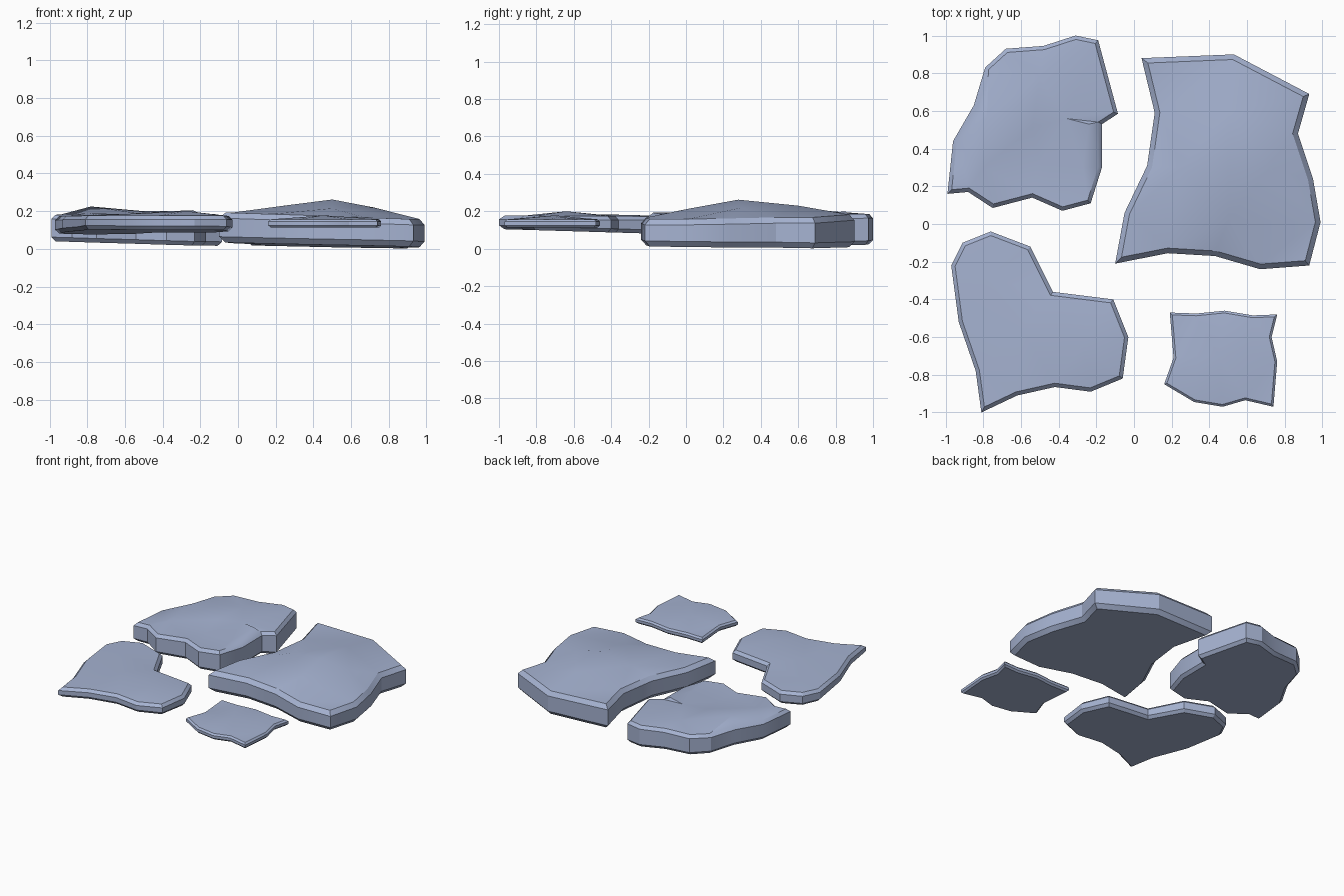
import bpy, bmesh
from mathutils import Vector
from mathutils.geometry import delaunay_2d_cdt

if "Cube" in bpy.data.objects:
    bpy.data.objects.remove(bpy.data.objects["Cube"])

mat = bpy.data.materials.new("blue_grey_stone")
mat.diffuse_color = (0.38, 0.45, 0.64, 1)
mat.use_nodes = True
mat.node_tree.nodes["Principled BSDF"].inputs["Base Color"].default_value = mat.diffuse_color


def inset(pts, d):
    """Mitred inset of a counter-clockwise outline."""
    out = []
    for i, p in enumerate(pts):
        e1 = (p - pts[i - 1]).normalized()
        e2 = (pts[(i + 1) % len(pts)] - p).normalized()
        n1, n2 = Vector((-e1.y, e1.x)), Vector((-e2.y, e2.x))
        out.append(p + (n1 + n2) * (d / max(0.6, 1 + n1.dot(n2))))
    return out


def stone(name, outline, peaks, bottom, top, bevel, drop):
    """bottom and top are planes (z at origin, x slope, y slope); peaks are raised points of the top."""
    pts = [Vector(p) for p in outline]
    n = len(pts)
    area = sum(pts[i - 1].cross(pts[i]) for i in range(n))
    if area < 0:
        pts.reverse()
    plane = lambda k, p: k[0] + k[1] * p.x + k[2] * p.y
    rim = inset(pts, bevel)
    levels = [(rim, bottom, 0), (pts, bottom, drop), (pts, top, -drop), (rim, top, 0)]
    bm = bmesh.new()
    rings = [[bm.verts.new((p.x, p.y, plane(k, p) + dz)) for p in loop] for loop, k, dz in levels]
    # sides and bevels
    for a, b in zip(rings, rings[1:]):
        for i in range(n):
            j = (i + 1) % n
            bm.faces.new((a[i], a[j], b[j], b[i]))
    bm.faces.new(rings[0][::-1])
    # uneven top
    inner = [bm.verts.new(p) for p in peaks]
    allv = rings[3] + inner
    res = delaunay_2d_cdt([v.co.to_2d() for v in allv], [], [list(range(n))], 1, 1e-5)
    for f in res[2]:
        bm.faces.new([allv[res[3][i][0]] for i in f])
    bmesh.ops.recalc_face_normals(bm, faces=bm.faces)
    me = bpy.data.meshes.new(name)
    bm.to_mesh(me)
    bm.free()
    me.materials.append(mat)
    ob = bpy.data.objects.new(name, me)
    bpy.context.collection.objects.link(ob)
    bpy.context.view_layer.objects.active = ob
    ob.select_set(True)
    bpy.ops.object.shade_smooth_by_angle(angle=0.5)
    ob.select_set(False)


stone("back_left_stone",
      [(-.99, .16), (-.96, .44), (-.85, .63), (-.79, .83), (-.68, .93), (-.48, .945),
       (-.31, 1), (-.19, .975), (-.085, .585), (-.17, .53), (-.17, .3), (-.23, .11),
       (-.38, .07), (-.54, .14), (-.75, .085), (-.88, .17)],
      [(-.78, .57, .225), (-.54, .51, .19), (-.36, .56, .2), (-.24, .53, .205),
       (-.8, .3, .19), (-.5, .33, .172), (-.27, .3, .18), (-.5, .78, .2)],
      (.01, -.03, .005), (.18, 0, .005), .02, .022)

stone("large_right_stone",
      [(.04, .88), (.53, .9), (.93, .69), (.87, .48), (.95, .24), (.99, .01), (.93, -.22),
       (.67, -.24), (.43, -.17), (.18, -.155), (-.1, -.21), (-.05, .06), (.07, .31), (.11, .59)],
      [(.5, .28, .262), (.25, .3, .23), (.72, .3, .22), (.5, .6, .23), (.5, .02, .215)],
      (.03, -.022, -.012), (.192, -.035, .01), .027, .03)

stone("heart_stone",
      [(-.97, -.22), (-.91, -.1), (-.76, -.04), (-.55, -.12), (-.43, -.36), (-.11, -.4),
       (-.03, -.6), (-.06, -.82), (-.23, -.89), (-.42, -.865), (-.62, -.91), (-.81, -1),
       (-.84, -.78), (-.93, -.52)],
      [(-.6, -.55, .185), (-.78, -.28, .18), (-.27, -.64, .2)],
      (.075, 0, -.03), (.172, 0, -.005), .02, .02)

stone("small_stone",
      [(.19, -.47), (.33, -.475), (.48, -.46), (.63, -.485), (.76, -.48), (.73, -.6), (.76, -.73),
       (.74, -.97), (.59, -.935), (.47, -.97), (.32, -.945), (.16, -.85), (.21, -.71)],
      [(.45, -.7, .178), (.33, -.7, .168), (.6, -.68, .168)],
      (.113, 0, 0), (.157, 0, 0), .012, .012)
